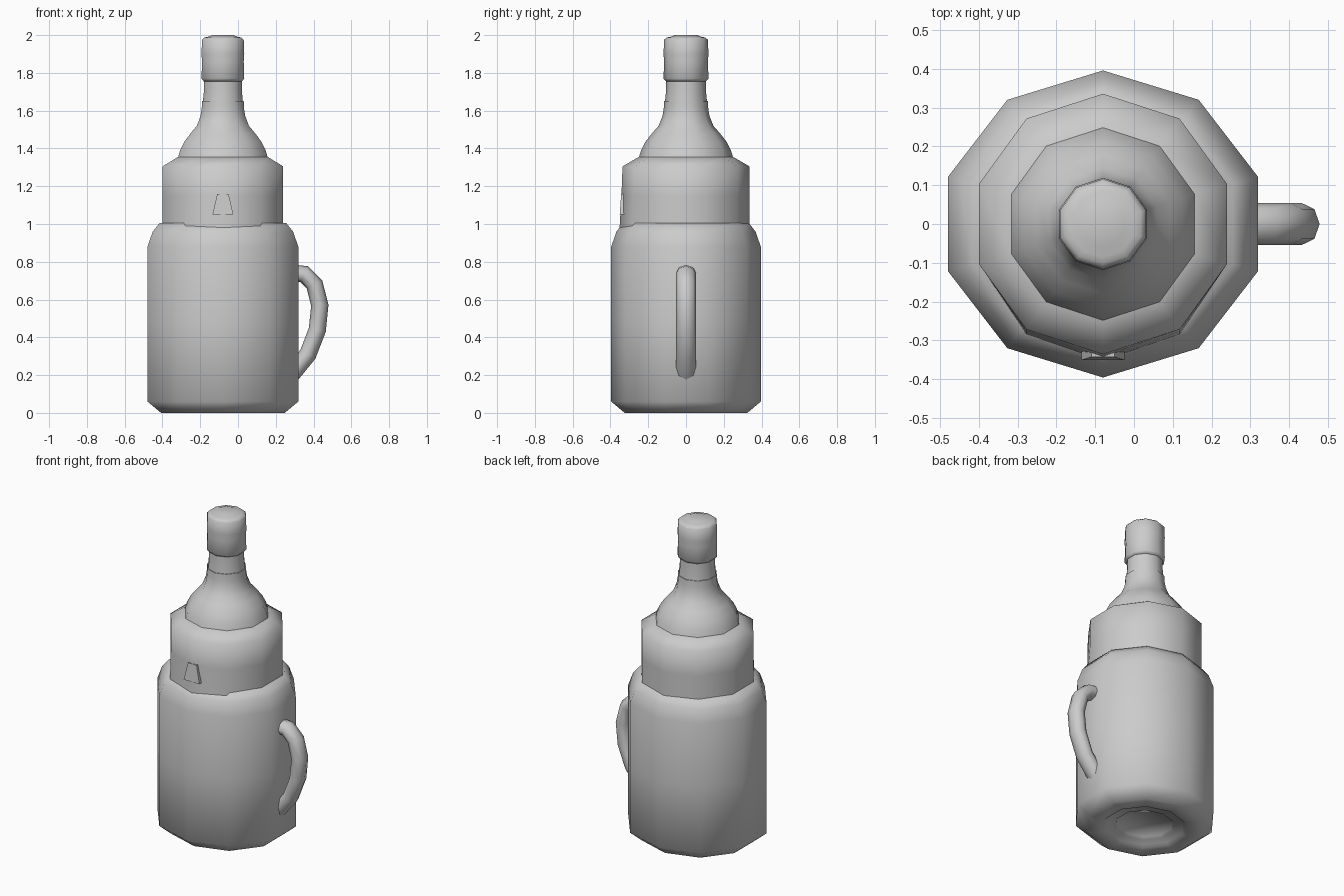
import bpy, bmesh
from math import sin, cos, pi, radians
from mathutils import Vector

cube = bpy.data.objects.get("Cube")
if cube:
    bpy.data.objects.remove(cube)

AXIS_X = -0.08
SIDES = 10

grey = bpy.data.materials.new("plain_grey")
grey.use_nodes = True
grey.diffuse_color = (0.6, 0.6, 0.6, 1)
grey.node_tree.nodes["Principled BSDF"].inputs["Base Color"].default_value = (0.6, 0.6, 0.6, 1)


def finish(name, bm, angle=75):
    """Turn a bmesh into a shaded object."""
    bmesh.ops.recalc_face_normals(bm, faces=bm.faces)
    mesh = bpy.data.meshes.new(name)
    bm.to_mesh(mesh)
    bm.free()
    for p in mesh.polygons:
        p.use_smooth = True
    mesh.set_sharp_from_angle(angle=radians(angle))
    mesh.materials.append(grey)
    obj = bpy.data.objects.new(name, mesh)
    bpy.context.collection.objects.link(obj)
    return obj


def skin(bm, rings):
    """Bridge successive rings of vertices and cap both ends."""
    n = len(rings[0])
    for a, b in zip(rings, rings[1:]):
        for i in range(n):
            j = (i + 1) % n
            bm.faces.new((a[i], a[j], b[j], b[i]))
    bm.faces.new(rings[0])
    bm.faces.new(rings[-1])


def lathe(name, profile, rx=1, ry=1, adjust=None):
    """Ten-sided turned part; a corner faces the front."""
    bm = bmesh.new()
    rings = []
    for r, z in profile:
        ring = []
        for i in range(SIDES):
            a = pi / 2 + 2 * pi * i / SIDES
            co = Vector((AXIS_X + r * rx * cos(a), r * ry * sin(a), z))
            ring.append(bm.verts.new(adjust(co) if adjust else co))
        rings.append(ring)
    skin(bm, rings)
    return finish(name, bm)


# Jar body with a stepped recess underneath and a rounded shoulder
lathe("jar_body", [(0.40, 0.03), (0.42, 0.015), (0.56, 0.015), (0.59, 0),
                   (0.82, 0), (1, 0.06), (1, 0.48), (1, 0.88),
                   (0.93, 0.96), (0.84, 1.005)], 0.42, 0.396)


# Lid collar, its lower front leaning slightly outward
def flare(co):
    if co.y < -0.2:
        co.y *= 1 + 0.05 * max(0, (1.25 - co.z) / 0.29)
    return co


lathe("lid_collar", [(0.336, 0.965), (0.336, 1.15), (0.336, 1.305), (0.25, 1.355)],
      adjust=flare)

# Small front tab on the collar
bm = bmesh.new()
rings = []
for shift in (0, 0.03):
    rings.append([bm.verts.new((AXIS_X + x, y + shift, z)) for x, y, z in
                  ((-0.055, -0.351, 1.05), (0.055, -0.351, 1.05),
                   (0.03, -0.343, 1.16), (-0.03, -0.343, 1.16))])
skin(bm, rings)
finish("front_tab", bm, 30)

# Domed bottle shoulder running into the neck
lathe("bottle_shoulder", [(0.25, 1.35), (0.238, 1.39), (0.215, 1.435), (0.18, 1.48),
                          (0.145, 1.52), (0.125, 1.57), (0.118, 1.61), (0.116, 1.65)])
lathe("bottle_neck", [(0.112, 1.64), (0.106, 1.70), (0.106, 1.78)])

# Bottle cap
lathe("bottle_cap", [(0.106, 1.755), (0.119, 1.77), (0.116, 1.86), (0.119, 1.90),
                     (0.116, 1.975), (0.102, 1.988), (0.085, 1.99), (0.06, 2.0)])

# Curved side handle swept along a path in the xz plane
path = [Vector((x, 0, z)) for x, z in
        ((0.28, 0.74), (0.35, 0.735), (0.405, 0.68), (0.433, 0.57),
         (0.42, 0.44), (0.37, 0.31), (0.28, 0.2))]
bm = bmesh.new()
rings = []
for k, p in enumerate(path):
    along = (path[min(k + 1, len(path) - 1)] - path[max(k - 1, 0)]).normalized()
    out = Vector((-along.z, 0, along.x))
    rings.append([bm.verts.new(p + out * 0.046 * cos(a) + Vector((0, 0.054 * sin(a), 0)))
                  for a in (2 * pi * i / 8 for i in range(8))])
skin(bm, rings)
finish("handle", bm)
